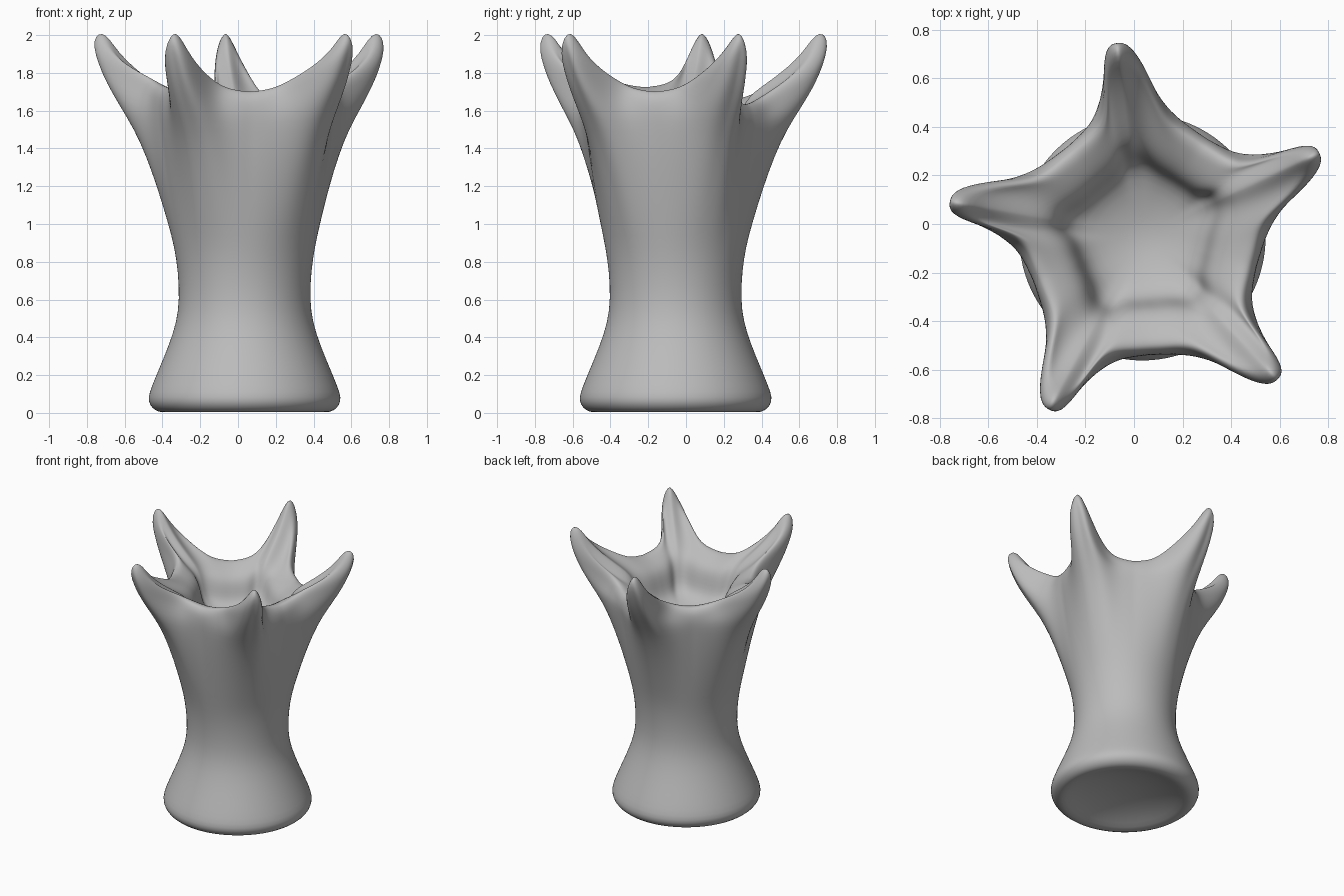
import bpy, bmesh, math

cube = bpy.data.objects.get("Cube")
if cube:
    bpy.data.objects.remove(cube)

CX, CY = 0.035, -0.055     # axis of the body
HORNS, FIRST = 5, 97.5     # horn count and bearing of the back horn
HALF = 14                  # columns in half a sector
LEAN = 4                   # degrees that each horn curls round from its root
# Height change of the rim valley that follows each horn
DIPS = [-0.035, 0.025, 0.0, 0.0, -0.07]

# Round rings of the foot and waist: radius, height
foot = [(0.13, 0.085), (0.27, 0.06), (0.37, 0.025), (0.43, -0.002), (0.475, 0.012),
        (0.502, 0.042), (0.512, 0.08), (0.492, 0.14), (0.45, 0.24), (0.4, 0.36),
        (0.36, 0.48), (0.345, 0.6), (0.352, 0.75), (0.372, 0.88)]
# Round rings of the bowl floor
floor = [(0.19, 1.4), (0.09, 1.37)]
# Rings with horns: radius and height between horns, then on a horn, and horn width
crown = [(0.395, 1.0, 0.405, 1.0, 20), (0.425, 1.18, 0.46, 1.18, 20),
         (0.45, 1.36, 0.525, 1.36, 19), (0.465, 1.5, 0.59, 1.5, 17),
         (0.475, 1.57, 0.67, 1.63, 13.5), (0.478, 1.62, 0.745, 1.76, 10.5),
         (0.474, 1.65, 0.79, 1.87, 9.3), (0.465, 1.668, 0.812, 1.95, 9),
         (0.455, 1.68, 0.802, 1.995, 9), (0.445, 1.687, 0.77, 2.015, 9),
         (0.43, 1.69, 0.73, 1.985, 9), (0.41, 1.688, 0.68, 1.91, 9.5),
         (0.385, 1.678, 0.6, 1.83, 10.5), (0.35, 1.66, 0.5, 1.755, 12),
         (0.315, 1.635, 0.42, 1.7, 13), (0.29, 1.6, 0.375, 1.65, 13),
         (0.275, 1.55, 0.345, 1.58, 13), (0.262, 1.49, 0.325, 1.5, 13),
         (0.24, 1.44, 0.285, 1.44, 14)]

plain = lambda rings: [(r, z, r, z, 20) for r, z in rings]
levels = plain(foot) + crown + plain(floor)

# Columns crowd together near each horn: (horn bearing, offset, valley dip)
columns = []
for h in range(HORNS):
    for i in range(-HALF, HALF):
        u = i / HALF
        off = 180 / HORNS * math.copysign(abs(u) ** 1.5, u)
        dip = DIPS[h] if off > 0 else DIPS[h - 1]
        columns.append((FIRST + h * 360 / HORNS, off, dip))

bm = bmesh.new()


def ring(rv, zv, rh, zh, width):
    """Horns are blunt in plan and sag in a soft curve between the tips."""
    verts = []
    rim = min(1, max(0, (zv - 1.42) / 0.2))
    for bearing, off, dip in columns:
        s = abs(off) / width
        wr, wz = 1 / (1 + s ** 3), 1 / (1 + 1.6 * s ** 2)
        r = rv + (rh - rv) * wr
        z = zv + (zh - zv) * wz + dip * rim * (1 - wz)
        a = math.radians(bearing + off - LEAN * (1 - wr))
        verts.append(bm.verts.new((CX + r * math.cos(a), CY + r * math.sin(a), z)))
    return verts


# Skin from the hollow underside, over the rim and down into the bowl
rings = [ring(*level) for level in levels]
n = len(columns)
for low, high in zip(rings, rings[1:]):
    for i in range(n):
        j = (i + 1) % n
        bm.faces.new((low[i], low[j], high[j], high[i]))
for edge, z in ((rings[0], 0.09), (rings[-1], 1.36)):
    tip = bm.verts.new((CX, CY, z))
    for i in range(n):
        bm.faces.new((edge[i], edge[(i + 1) % n], tip))
bmesh.ops.recalc_face_normals(bm, faces=bm.faces)

mesh = bpy.data.meshes.new("horned_vase")
bm.to_mesh(mesh)
bm.free()
vase = bpy.data.objects.new("horned_vase", mesh)
bpy.context.collection.objects.link(vase)
mesh.shade_smooth()
vase.modifiers.new("soften", 'SUBSURF').levels = 1

# Plain grey clay
clay = bpy.data.materials.new("grey_clay")
clay.use_nodes = True
clay.diffuse_color = (0.5, 0.5, 0.5, 1)
clay.node_tree.nodes["Principled BSDF"].inputs["Base Color"].default_value = (0.5, 0.5, 0.5, 1)
mesh.materials.append(clay)
